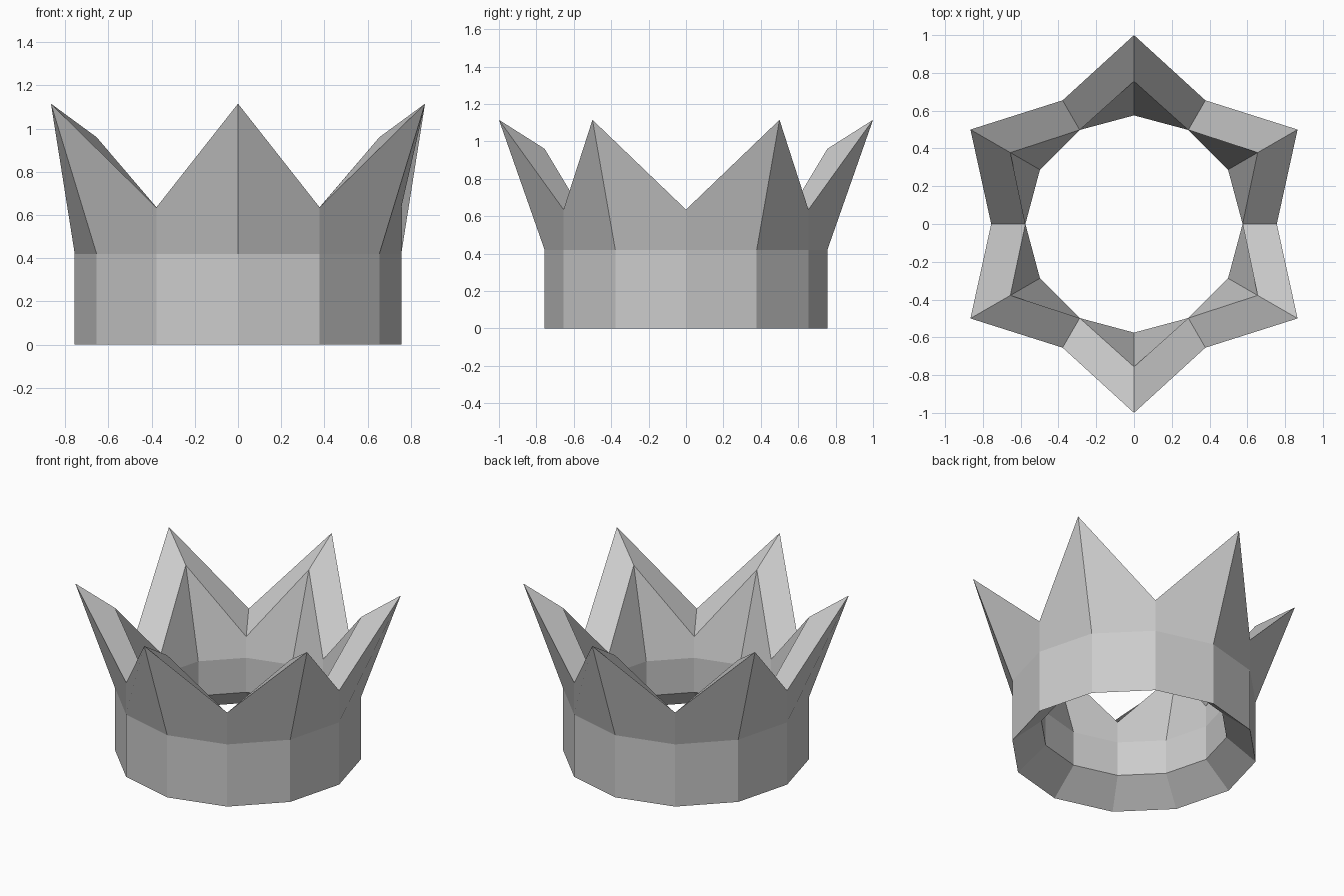
import bpy, bmesh, math

if "Cube" in bpy.data.objects:
    bpy.data.objects.remove(bpy.data.objects["Cube"])

SIDES = 12

# Cross-section loops (radius, z), from outer rim over the top and down inside.
# Alternate columns are spike tips and valleys.
TIP = [(0.756, 0), (0.756, 0.42), (1.0, 1.115), (0.756, 0.96), (0.575, 0.387), (0.575, 0.154)]
VALLEY = [(0.756, 0), (0.756, 0.42), (0.756, 0.635), (0.575, 0.53), (0.575, 0.387), (0.575, 0.154)]

bm = bmesh.new()
columns = []
for i in range(SIDES):
    a = math.tau * i / SIDES
    section = TIP if i % 2 else VALLEY
    columns.append([bm.verts.new((r * math.cos(a), r * math.sin(a), z)) for r, z in section])

# Bridge neighbouring columns all the way round
for i in range(SIDES):
    p, q = columns[i], columns[(i + 1) % SIDES]
    for j in range(len(p)):
        k = (j + 1) % len(p)
        bm.faces.new((p[j], q[j], q[k], p[k]))

bmesh.ops.recalc_face_normals(bm, faces=bm.faces)
mesh = bpy.data.meshes.new("crown")
bm.to_mesh(mesh)
bm.free()
crown = bpy.data.objects.new("crown", mesh)
bpy.context.collection.objects.link(crown)
